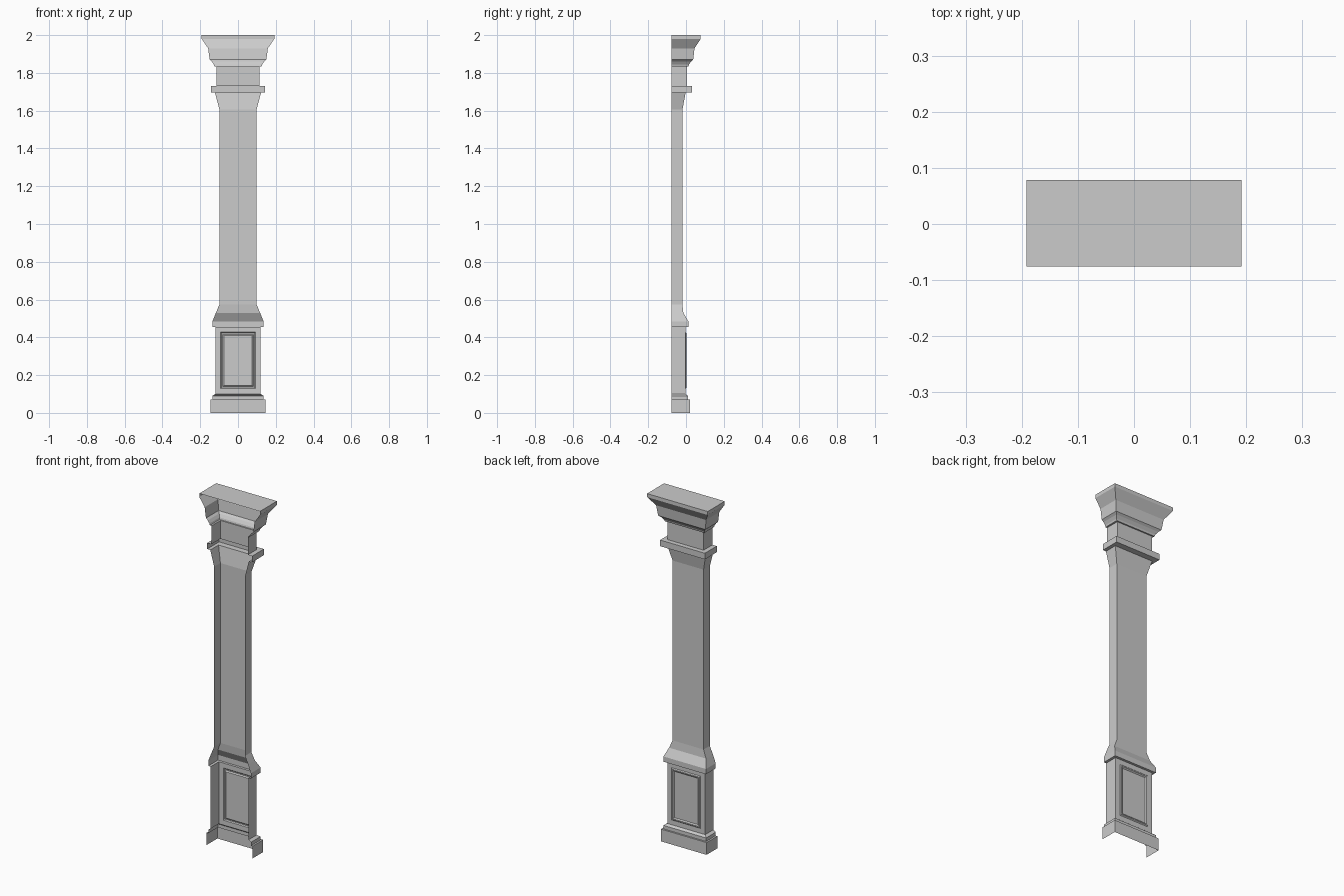
import bpy, bmesh

BACK = -0.076  # open rear edge, against the wall

# moulding profile: (height, half width, front y)
PROFILE = [
    # plinth
    (0.0, 0.145, 0.021), (0.07, 0.145, 0.021), (0.07, 0.135, 0.011),
    (0.09, 0.135, 0.011), (0.10, 0.12, -0.002),
    # pedestal
    (0.455, 0.12, -0.002), (0.455, 0.135, 0.012), (0.485, 0.135, 0.012),
    (0.53, 0.117, -0.014), (0.575, 0.098, -0.019),
    # shaft
    (1.605, 0.098, -0.019), (1.695, 0.122, -0.002),
    # collar and neck
    (1.695, 0.142, 0.032), (1.73, 0.142, 0.032), (1.73, 0.115, 0.005),
    (1.835, 0.115, 0.005), (1.835, 0.125, 0.013), (1.845, 0.128, 0.016),
    (1.86, 0.138, 0.027), (1.87, 0.15, 0.038),
    # crown
    (1.93, 0.158, 0.045), (1.98, 0.192, 0.078), (2.0, 0.192, 0.078),
]
PEDESTAL = 4  # profile segment that carries the framed panel

bm = bmesh.new()


def section(z, w, y):
    return [bm.verts.new(p) for p in
            ((w, BACK, z), (w, y, z), (-w, y, z), (-w, BACK, z))]


# three-sided shell swept along the profile
rings = [section(*p) for p in PROFILE]
panel = None
for i, (lo, hi) in enumerate(zip(rings, rings[1:])):
    for j in range(3):
        f = bm.faces.new((lo[j], lo[j + 1], hi[j + 1], hi[j]))
        if i == PEDESTAL and j == 1:
            panel = f
bm.faces.new(rings[-1])  # closed top
bm.normal_update()

# raised moulding frame around the pedestal panel
for thick, depth in ((0.028, 0), (0.005, 0.005), (0.006, 0), (0.006, -0.006)):
    bmesh.ops.inset_region(bm, faces=[panel], thickness=thick, depth=depth,
                           use_even_offset=True, use_boundary=True)
    bm.normal_update()

mesh = bpy.data.meshes.new("pilaster")
bm.to_mesh(mesh)
bm.free()
bpy.context.collection.objects.link(bpy.data.objects.new("pilaster", mesh))
